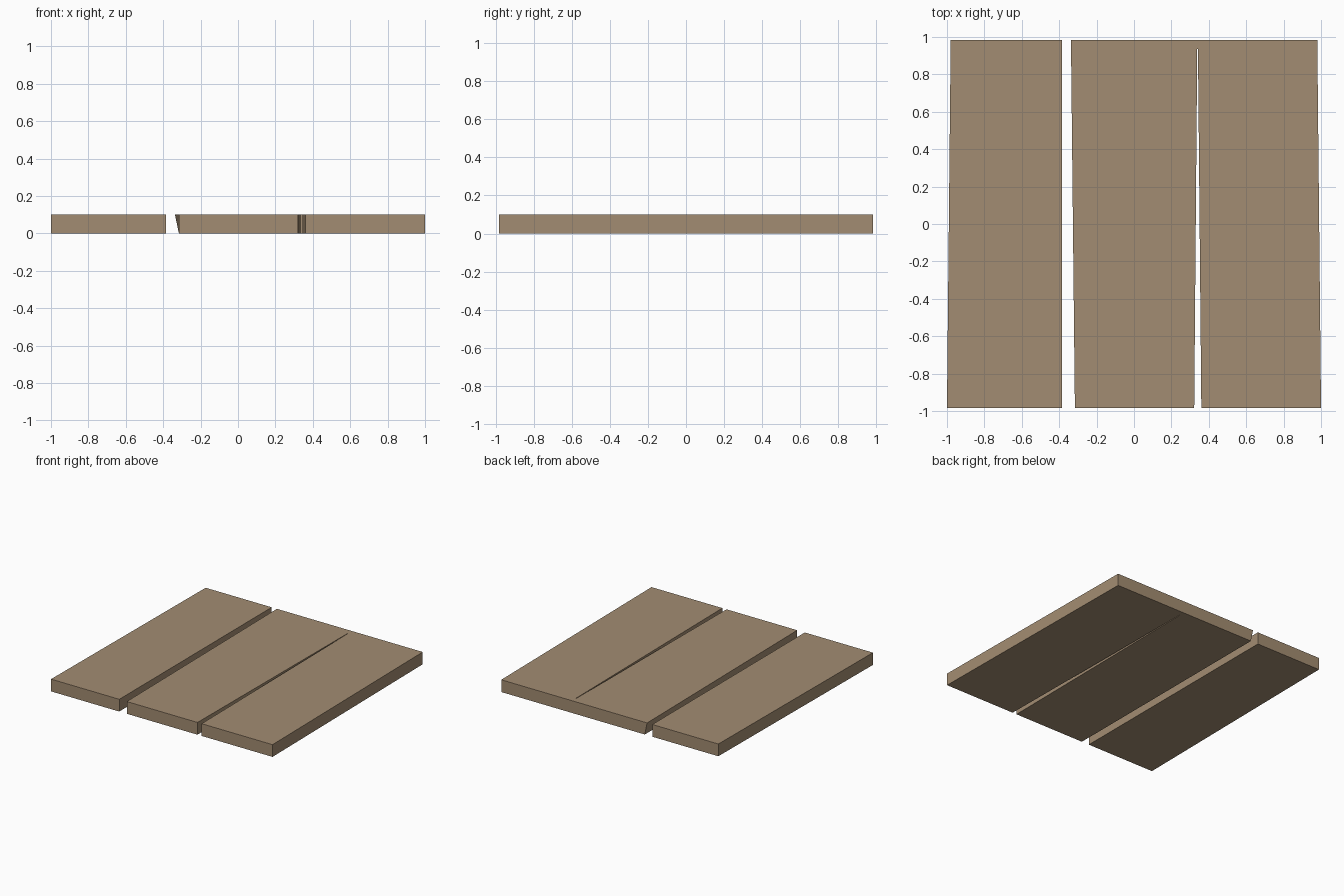
import bpy, bmesh

if "Cube" in bpy.data.objects:
    bpy.data.objects.remove(bpy.data.objects["Cube"])

THICK = 0.10
wood = bpy.data.materials.new("weathered wood")
wood.diffuse_color = (0.365, 0.265, 0.168, 1)
wood.use_nodes = True
wood.node_tree.nodes["Principled BSDF"].inputs["Base Color"].default_value = wood.diffuse_color


def board(name, bottom, top=None):
    """Prism between two matching outlines (counter-clockwise from above)."""
    top = top or bottom
    bm = bmesh.new()
    lo = [bm.verts.new((x, y, 0)) for x, y in bottom]
    hi = [bm.verts.new((x, y, THICK)) for x, y in top]
    bm.faces.new(lo[::-1])
    bm.faces.new(hi)
    n = len(lo)
    for i in range(n):
        j = (i + 1) % n
        bm.faces.new((lo[i], lo[j], hi[j], hi[i]))
    bmesh.ops.recalc_face_normals(bm, faces=bm.faces)
    me = bpy.data.meshes.new(name)
    bm.to_mesh(me)
    bm.free()
    me.materials.append(wood)
    ob = bpy.data.objects.new(name, me)
    bpy.context.collection.objects.link(ob)
    return ob


F, B = -0.983, 0.983  # front and back ends

# Separate plank on the left, slightly narrower at the back
board("left_plank", [(-1.0, F), (-0.384, F), (-0.384, B), (-0.98, B)])

# Two planks joined at the back, parted by a tapering crack;
# the back left corner leans outward towards the top
split = [(-0.316, F), (0.322, F), (0.338, 0.935), (0.342, 0.935),
         (0.36, F), (1.0, F), (0.98, B)]
board("split_planks", split + [(-0.316, B)], split + [(-0.337, B)])
